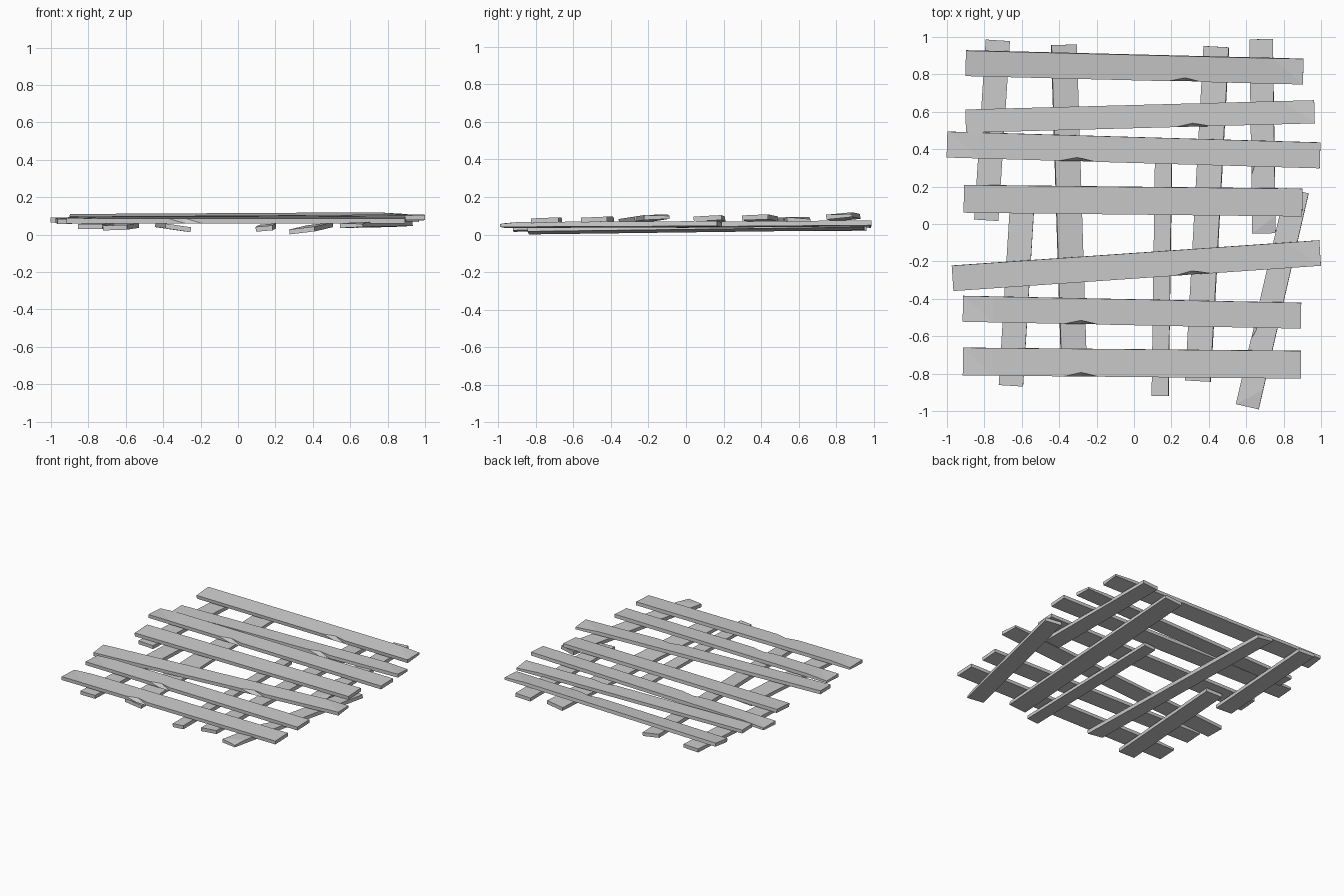
import bpy
from mathutils import Vector

if "Cube" in bpy.data.objects:
    bpy.data.objects.remove(bpy.data.objects["Cube"])


def plank(name, a, b, width, roll=0.0, thick=0.026, chip=0):
    """Board from centre a to centre b; roll raises its left edge.
    chip (-1 right, 1 left) nicks that edge and dips the opposite far corner."""
    a, b = Vector(a), Vector(b)
    along = (b - a).normalized()
    left = Vector((-along.y, along.x, 0)).normalized() * (width / 2) + Vector((0, 0, roll))
    up = along.cross(left).normalized() * (thick / 2)
    steps = [0, 0.60, 0.65, 0.70, 0.91, 1] if chip else [0, 1]
    verts, faces = [], []
    for t in steps:
        c = a.lerp(b, t)
        for s, u in ((-1, -1), (1, -1), (1, 1), (-1, 1)):
            p = c + left * s + up * u
            if t == 0.65 and s == chip and u == 1:
                p -= left * s * 0.3            # nick in the top edge
            if chip and t == 1 and s == -chip and u == 1:
                p -= up * 0.8                  # worn corner
            verts.append(p)
    n = len(steps)
    for i in range(n - 1):
        for k in range(4):
            j = (k + 1) % 4
            q = [4 * i + k, 4 * i + j, 4 * i + 4 + j, 4 * i + 4 + k]
            # split into triangles so the worn parts stay flat
            faces += [(q[0], q[1], q[2]), (q[0], q[2], q[3])] if chip else [q]
    faces += [(3, 2, 1, 0), tuple(range(4 * n - 4, 4 * n))]
    me = bpy.data.meshes.new(name)
    me.from_pydata(verts, [], [tuple(reversed(f)) for f in faces])
    me.update()
    ob = bpy.data.objects.new(name, me)
    bpy.context.collection.objects.link(ob)
    # consistent outward normals
    import bmesh
    bm = bmesh.new()
    bm.from_mesh(me)
    bmesh.ops.recalc_face_normals(bm, faces=bm.faces)
    bm.to_mesh(me)
    bm.free()


# upper boards running left to right: left end, right end, width, roll, worn end
upper = [
    ((-0.90, 0.86, 0.09), (0.905, 0.815, 0.10), 0.136, 0.007, 1),
    ((-0.90, 0.55, 0.077), (0.965, 0.60, 0.08), 0.124, 0.0, 1),
    ((-1.00, 0.425, 0.08), (0.995, 0.367, 0.092), 0.138, 0.003, -1),
    ((-0.91, 0.135, 0.078), (0.90, 0.115, 0.087), 0.148, 0.004, 0),
    ((-0.97, -0.29, 0.073), (0.995, -0.155, 0.094), 0.136, 0.003, 1),
    ((-0.915, -0.453, 0.08), (0.893, -0.49, 0.08), 0.138, 0.003, -1),
    ((-0.915, -0.735, 0.076), (0.893, -0.752, 0.076), 0.148, 0.003, -1),
]
for i, (l, r, w, roll, worn) in enumerate(upper, 1):
    if worn < 0:      # worn at the left end: build it right to left
        plank(f"upper_board_{i}", r, l, w, -roll, chip=1)
    else:
        plank(f"upper_board_{i}", l, r, w, roll, chip=-worn)

# lower boards running back to front: back end, front end, width, roll, chip
lower = [
    ((-0.728, 0.982, 0.047), (-0.79, 0.02, 0.044), 0.130, 0.0, 0),
    ((-0.595, 0.15, 0.047), (-0.658, -0.865, 0.037), 0.130, 0.002, 0),
    ((-0.375, 0.958, 0.043), (-0.32, -0.80, 0.036), 0.135, -0.010, 0),
    ((0.158, 0.36, 0.043), (0.14, -0.92, 0.032), 0.090, 0.004, 0),
    ((0.440, 0.948, 0.045), (0.342, -0.84, 0.022), 0.135, 0.008, 0),
    ((0.680, 0.988, 0.060), (0.695, -0.05, 0.052), 0.125, 0.003, -1),
    ((0.873, 0.178, 0.056), (0.606, -0.977, 0.051), 0.125, 0.003, -1),
]
for i, (back, front, w, roll, chip) in enumerate(lower, 1):
    plank(f"lower_board_{i}", back, front, w, roll, chip=chip)
